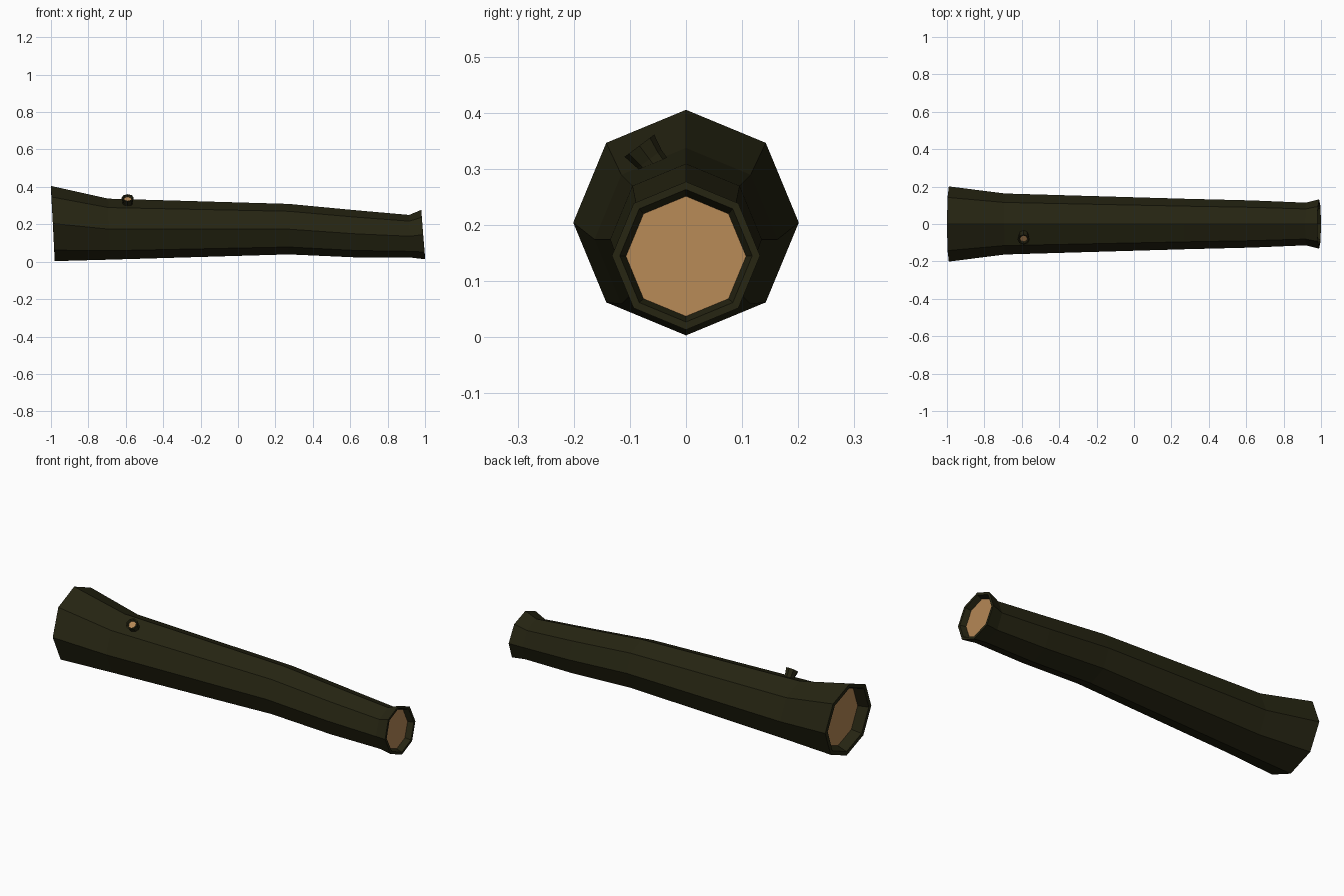
import bpy, bmesh
from math import sin, cos, tau
from mathutils import Vector, Matrix

cube = bpy.data.objects.get("Cube")
if cube:
    bpy.data.objects.remove(cube, do_unlink=True)


def material(name, rgb):
    m = bpy.data.materials.new(name)
    m.use_nodes = True
    m.diffuse_color = (*rgb, 1)
    m.node_tree.nodes["Principled BSDF"].inputs["Base Color"].default_value = (*rgb, 1)
    return m


bark = material("dark_olive_bark", (0.019, 0.018, 0.006))
wood = material("cut_wood", (0.456, 0.242, 0.091))


def loft(name, rings, sides=8, matrix=Matrix()):
    """Skin rings of (x, centre z, radius, lean); close both ends with cut wood."""
    bm = bmesh.new()
    loops = []
    for x, zc, r, lean in rings:
        loops.append([bm.verts.new((x - lean * cos(tau * i / sides),
                                    r * sin(tau * i / sides),
                                    zc + r * cos(tau * i / sides)))
                      for i in range(sides)])
    for a, b in zip(loops, loops[1:]):
        for i in range(sides):
            j = (i + 1) % sides
            bm.faces.new((a[i], a[j], b[j], b[i]))
    for loop in (loops[0], loops[-1]):
        bm.faces.new(loop).material_index = 1
    bmesh.ops.recalc_face_normals(bm, faces=bm.faces)
    mesh = bpy.data.meshes.new(name)
    bm.to_mesh(mesh)
    bm.free()
    mesh.materials.append(bark)
    mesh.materials.append(wood)
    obj = bpy.data.objects.new(name, mesh)
    obj.matrix_world = matrix
    bpy.context.collection.objects.link(obj)
    return obj


# Hollow-ended trunk: recessed cut, rim, bark, rim, recessed cut
loft("log_trunk", [
    (-0.935, 0.204, 0.161, 0.008),
    (-0.99, 0.204, 0.179, 0.01),
    (-0.99, 0.204, 0.201, 0.01),
    (-0.69, 0.174, 0.163, 0.004),
    (0.27, 0.174, 0.135, 0),
    (0.63, 0.149, 0.126, 0),
    (0.92, 0.136, 0.114, 0.005),
    (0.99, 0.145, 0.132, 0.01),
    (0.99, 0.145, 0.118, 0.01),
    (0.96, 0.144, 0.107, 0.008),
])

# Broken twig stub leaning out of the upper front
direction = Vector((0, -0.6, 0.8))
turn = direction.to_track_quat('X', 'Z').to_matrix().to_4x4()
loft("twig_stub", [
    (-0.08, 0, 0.026, 0),
    (-0.03, 0, 0.027, 0),
    (0, 0, 0.033, 0),
    (0, 0, 0.026, 0),
    (-0.008, 0, 0.02, 0),
], matrix=Matrix.Translation((-0.59, -0.083, 0.341)) @ turn)
